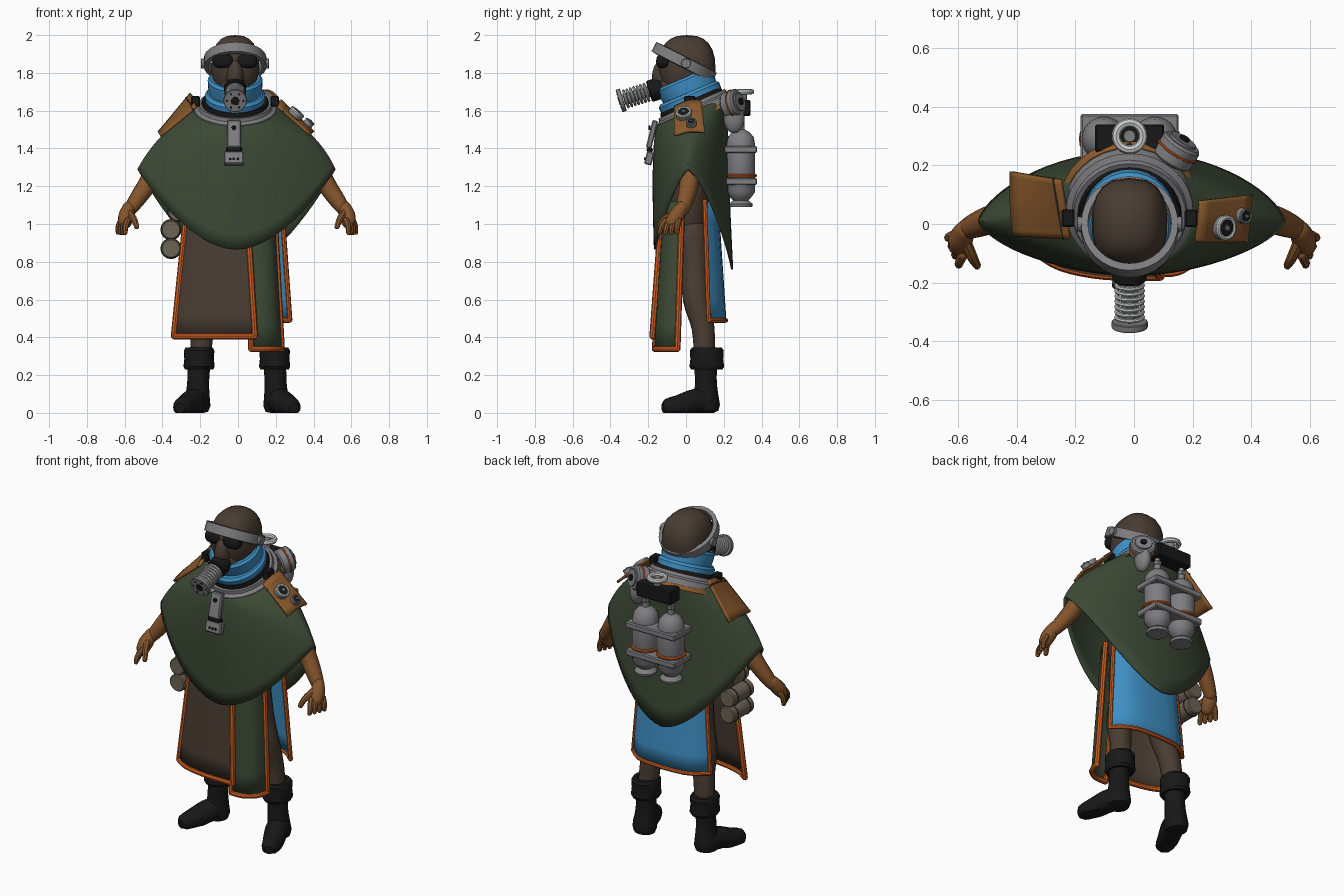
import bpy, bmesh, math
from mathutils import Vector, Quaternion, Matrix

if "Cube" in bpy.data.objects:
    bpy.data.objects.remove(bpy.data.objects["Cube"], do_unlink=True)

def material(name, *rgb):
    m = bpy.data.materials.new(name)
    m.use_nodes = True
    m.diffuse_color = (*rgb, 1)
    m.node_tree.nodes["Principled BSDF"].inputs["Base Color"].default_value = (*rgb, 1)
    return m

BROWN = material("dark brown cloth", .066, .046, .032)
BLACK = material("black rubber", .009, .009, .0095)
GREY = material("grey metal", .21, .21, .22)
PALE = material("pale metal", .6, .61, .61)
BLUE = material("blue cloth", .05, .28, .56)
GREEN = material("green cloth", .045, .067, .036)
ORANGE = material("orange trim", .62, .11, .015)
LEATHER = material("tan leather", .25, .1, .025)
SLEEVE = material("warm brown", .235, .09, .025)
TAUPE = material("taupe canvas", .15, .125, .09)
parts = []

def finish(name, bm, mat, loc=(0, 0, 0), rot=None):
    bmesh.ops.remove_doubles(bm, verts=bm.verts, dist=.0002)
    bmesh.ops.recalc_face_normals(bm, faces=bm.faces)
    me = bpy.data.meshes.new(name)
    bm.to_mesh(me)
    bm.free()
    me.materials.append(mat)
    ob = bpy.data.objects.new(name, me)
    bpy.context.scene.collection.objects.link(ob)
    ob.location = loc
    if rot:
        ob.rotation_euler = rot.to_euler()
    parts.append(ob)
    return ob

def grid(bm, rows, closed):
    vs = [[bm.verts.new(p) for p in row] for row in rows]
    for a, b in zip(vs, vs[1:]):
        n = len(a)
        for i in range(n if closed else n - 1):
            j = (i + 1) % n
            bm.faces.new((a[i], a[j], b[j], b[i]))
    return vs

def spline(pts, n=5):
    """Catmull-Rom through points of any dimension."""
    p = [pts[0]] + list(pts) + [pts[-1]]
    out = []
    for a, b, c, d in zip(p, p[1:], p[2:], p[3:]):
        for k in range(n):
            t = k / n
            out.append([.5 * (2*q + (r-o)*t + (2*o-5*q+4*r-s)*t*t + (3*q-o-3*r+s)*t**3)
                        for o, q, r, s in zip(a, b, c, d)])
    return out + [list(pts[-1])]

def tube(name, pts, mat, sides=12, n=4):
    """Round-ended tube through (x, y, z, radius) points."""
    pts = spline(pts, n)
    P, R = [Vector(p[:3]) for p in pts], [p[3] for p in pts]
    for end, nxt in ((0, 1), (-1, -2)):
        d, e, r = (P[end] - P[nxt]).normalized(), P[end].copy(), R[end]
        for k, s in ((.45, .85), (.75, .5)):
            at = 0 if end == 0 else len(P)
            P.insert(at, e + d * r * k)
            R.insert(at, r * s)
    tans = [(P[min(i+1, len(P)-1)] - P[max(i-1, 0)]).normalized() for i in range(len(P))]
    u, rows = tans[0].orthogonal().normalized(), []
    for i, t in enumerate(tans):
        if i:
            u = tans[i-1].rotation_difference(t) @ u
        rows.append([P[i] + Quaternion(t, 2*math.pi*k/sides) @ u * R[i] for k in range(sides)])
    bm = bmesh.new()
    vs = grid(bm, rows, True)
    bm.faces.new(vs[0])
    bm.faces.new(vs[-1])
    return finish(name, bm, mat)

def lathe(name, profile, mat, loc=(0, 0, 0), axis=(0, 0, 1), sides=24, widen=1):
    """Turned part from (radius, height) points along an axis."""
    angs = [2*math.pi*k/sides for k in range(sides)]
    bm = bmesh.new()
    grid(bm, [[(r*math.cos(a)*widen, r*math.sin(a), h) for a in angs] for r, h in profile], True)
    return finish(name, bm, mat, loc, Vector(axis).to_track_quat('Z', 'Y') if axis != (0, 0, 1) else None)

def disc(name, r, h, mat, loc, axis=(0, 0, 1), sides=20):
    b = min(r, h) * .12
    return lathe(name, [(0, 0), (r-b, 0), (r, b), (r, h-b), (r-b, h), (0, h)], mat, loc, axis, sides)

def ring(name, R, r, mat, loc, axis=(0, 0, 1), sides=24):
    prof = [(R + r*math.cos(k*math.pi/4), r*math.sin(k*math.pi/4)) for k in range(9)]
    return lathe(name, prof, mat, loc, axis, sides)

def tilted(name, profile, mat, loc, degrees, widen=1):
    ob = lathe(name, profile + profile[:1], mat, loc, sides=32, widen=widen)
    ob.rotation_euler.x = math.radians(degrees)
    return ob

def ball(name, size, mat, loc, power=1, taper=0, seg=18):
    bm = bmesh.new()
    bmesh.ops.create_uvsphere(bm, u_segments=seg, v_segments=seg*2//3, radius=1)
    for v in bm.verts:
        c = Vector([math.copysign(abs(q)**power, q) for q in v.co])
        k = 1 - taper * max(0, -c.z)
        v.co = (c.x*k*size[0], c.y*k*size[1], c.z*size[2])
    return finish(name, bm, mat, loc)

def box(name, size, mat, loc, tilt=0, bevel=.006):
    bm = bmesh.new()
    bmesh.ops.create_cube(bm, size=1, matrix=Matrix.Diagonal((*size, 1)))
    bmesh.ops.bevel(bm, geom=bm.edges[:], offset=bevel, segments=1, affect='EDGES')
    ob = finish(name, bm, mat, loc)
    ob.rotation_euler.x = math.radians(tilt)
    return ob

def sheet(name, top, bottom, mat, thick=.008, trim=0):
    """Cloth lofted between two edges, with optional piping."""
    a, b = spline(top, 4), spline(bottom, 4)
    rows = [[Vector(p).lerp(Vector(q), k/6) for p, q in zip(a, b)] for k in range(7)]
    bm = bmesh.new()
    grid(bm, rows, False)
    ob = finish(name, bm, mat)
    mod = ob.modifiers.new("thickness", 'SOLIDIFY')
    mod.thickness, mod.offset = thick, 0
    if trim:
        for side, pts in (("left", [r[0] for r in rows]), ("right", [r[-1] for r in rows]), ("hem", rows[-1])):
            tube(f"{name}_{side}_trim", [(*p, trim) for p in pts], ORANGE, 8, n=1)

# Poncho: curves from neck over the shoulders to a pointed hem
rows = []
for k in range(15):
    t, row = k / 14, []
    for i in range(64):
        c, s = math.cos(i*math.pi/32), math.sin(i*math.pi/32)
        depth = math.copysign(abs(s)**1.35, s)
        neck = Vector((.2*c - .012, .04 + .19*s, 1.61 + .085*s))
        mid = Vector((.42*c, .01 + .2*s, 1.5 + .03*s))
        if s > 0:
            hem = Vector((.525*c - .008, .01 + .24*depth, .76 + .53*abs(c)**1.7))
        else:
            hem = Vector((.525*c - .008, .01 - .18*abs(depth), .865 + .425*abs(c)**1.85))
        row.append(neck*(1-t)**2 + mid*2*t*(1-t) + hem*t*t)
    rows.append(row)
bm = bmesh.new()
grid(bm, rows, True)
poncho = finish("poncho", bm, GREEN)
poncho.modifiers.new("thickness", 'SOLIDIFY').thickness = .012
ball("torso", (.19, .12, .4), BROWN, (0, .02, 1.2))

# Robe panels
sheet("front_panel", [(-.27, -.055, 1.1), (-.2, -.1, 1.12), (-.08, -.125, 1.12), (.045, -.125, 1.12)],
      [(-.34, -.09, .405), (-.25, -.145, .405), (-.1, -.175, .405), (.09, -.178, .405)], BROWN, trim=.016)
sheet("side_panel", [(.04, -.115, 1.12), (.12, -.11, 1.12), (.17, -.08, 1.12), (.19, -.02, 1.12)],
      [(.07, -.165, .338), (.15, -.16, .338), (.21, -.115, .338), (.232, -.045, .338)], GREEN, trim=.016)
sheet("back_panel", [(-.2, .1, 1.12), (-.11, .16, 1.12), (.13, .16, 1.12), (.23, .1, 1.12)],
      [(-.25, .12, .49), (-.13, .2, .49), (.15, .2, .49), (.275, .12, .49)], BLUE, trim=.013)

# Limbs, mirrored
for side, m in (("left", 1), ("right", -1)):
    def limb(name, pts, mat, sides=12):
        return tube(f"{side}_{name}", [(m*x - .006, y, z, r) for x, y, z, r in pts], mat, sides)
    limb("arm", [(.36, .02, 1.34, .05), (.43, .02, 1.28, .053), (.48, .015, 1.2, .05),
                 (.535, -.005, 1.12, .043), (.57, -.02, 1.07, .034)], SLEEVE)
    limb("palm", [(.57, -.02, 1.09, .034), (.585, -.05, 1.045, .042), (.592, -.075, 1.01, .037)], SLEEVE)
    for i in range(4):
        limb(f"finger_{i}", [(.578+.011*i, -.105+.022*i, 1.02, .018), (.59+.012*i, -.13+.028*i, .985, .016),
                             (.592+.012*i, -.14+.031*i, .953, .013)], SLEEVE, 8)
    limb("thumb", [(.57, -.06, 1.06, .021), (.545, -.115, 1.025, .018), (.53, -.142, .985, .014)], SLEEVE, 8)
    limb("leg", [(.1, .03, .95, .09), (.13, .045, .75, .075), (.16, .055, .6, .073),
                 (.18, .09, .45, .062), (.195, .1, .28, .058)], BROWN)
    lathe(f"{side}_boot_cuff", [(.055, .345), (.08, .345), (.09, .33), (.087, .285), (.092, .245), (.083, .23),
                                (.055, .235)], BLACK, (m*.2 - .006, .11, 0), widen=.9)
    shaft = limb("boot_shaft", [(.2, .105, .28, .062), (.205, .105, .16, .058), (.21, .11, .04, .07)], BLACK, 16)
    foot = limb("boot_foot", [(.212, .11, .06, .068), (.235, .045, .06, .066), (.268, -.03, .038, .06),
                              (.288, -.085, .03, .052)], BLACK, 16)
    for ob in (foot, shaft):
        for v in ob.data.vertices:
            v.co.z = max(v.co.z, 0)

# Head, band, lenses and mask
CX = -.015
ball("hooded_head", (.13, .152, .19), BROWN, (CX, .005, 1.81), .78, .35)
tilted("goggle_band", [(.155, -.03), (.18, -.027), (.18, .027), (.155, .03)], GREY, (CX, -.01, 1.857), -27, .92)
for m in (-1, 1):
    ball("goggle_lens", (.056, .04, .038), BLACK, (CX + m*.062, -.118, 1.862), .75)
    disc("band_knob", .026, .02, GREY, (CX + m*.16, .0, 1.85), (m, 0, 0), 12)
ball("nose", (.05, .075, .1), BROWN, (CX, -.105, 1.78))
ball("jaw", (.085, .09, .085), BROWN, (CX, -.065, 1.72))
hose_dir = Vector((0, -.95, -.3)).normalized()
start = Vector((CX, -.12, 1.725))
disc("mask_mount", .058, .08, BLACK, start, hose_dir)
disc("hose_core", .03, .22, GREY, start, hose_dir)
for i in range(7):
    ring("hose_coil", .045, .0075, PALE, start + hose_dir*(.094 + i*.019), hose_dir)
disc("hose_cap", .062, .024, GREY, start + hose_dir*.222, hose_dir)
disc("hose_inlet", .022, .005, BLACK, start + hose_dir*.244, hose_dir)
for i in range(6):
    a = i*math.pi/3
    at = Vector((.044*math.cos(a), 0, .044*math.sin(a)))
    disc("cap_bolt", .006, .004, BLACK, start + hose_dir*.244 + at - hose_dir*at.dot(hose_dir), hose_dir, 6)

# Scarf, metal collar and yoke
tilted("scarf", [(.1, .05), (.145, .058), (.158, .045), (.156, .005), (.15, -.03), (.1, -.03)],
       BLUE, (CX, .01, 1.72), 23, .92)
tilted("scarf_fold", [(.1, .02), (.16, .025), (.174, .01), (.172, -.018), (.155, -.035), (.1, -.035)],
       BLUE, (CX, .02, 1.672), 23, .92)
COLLAR = (CX, .04, 1.615)
tilted("collar_seal", [(.12, .03), (.172, .045), (.178, .03), (.17, -.02), (.12, -.02)], BLACK, COLLAR, 24)
tilted("collar", [(.165, .02), (.192, .024), (.197, .005), (.217, -.005), (.222, -.04), (.165, -.04)], GREY, COLLAR, 24)
tilted("yoke", [(.17, -.035), (.225, -.038), (.24, -.062), (.17, -.06)], LEATHER, COLLAR, 24)
for x in (-.225, .195):
    box("collar_clip", (.045, .06, .055), BLACK, (x, .02, 1.65))

# Chest clasp hanging from the collar
box("chest_strap", (.075, .03, .15), GREY, (-.022, -.18, 1.475), -14)
box("chest_slot", (.085, .032, .025), BLACK, (-.022, -.192, 1.392), -14)
box("chest_box", (.105, .04, .07), GREY, (-.022, -.195, 1.348), -14)
for i in range(3):
    disc("chest_button", .007, .01, BLACK, (-.042 + i*.02, -.212, 1.345), (0, -1, 0), 10)
disc("strap_rivet", .012, .012, BLACK, (-.022, -.187, 1.51), (0, -1, 0), 10)

# Shoulder pads and gauges
sheet("right_pad", [(-.22, -.05, 1.62), (-.235, .06, 1.665), (-.25, .15, 1.69)],
      [(-.41, -.04, 1.465), (-.42, .07, 1.485), (-.42, .18, 1.485)], LEATHER, .014)
sheet("left_pad", [(.21, -.06, 1.622), (.22, .01, 1.65), (.225, .08, 1.655)],
      [(.385, -.06, 1.468), (.395, .02, 1.49), (.4, .1, 1.485)], LEATHER, .014)
tube("right_pad_seam", [(-.24, -.05, 1.607, .006), (-.26, .06, 1.647, .006), (-.275, .155, 1.666, .006)], BROWN, 6)
tube("left_pad_seam", [(.24, -.06, 1.597, .006), (.25, .01, 1.624, .006), (.255, .08, 1.626, .006)], BROWN, 6)
up = Vector((.65, -.1, .75)).normalized()
for loc, r in (((.295, -.01, 1.57), .042), ((.362, .03, 1.52), .027)):
    disc("gauge_body", r, .03, GREY, loc, up)
    ring("gauge_rim", r*.85, r*.2, PALE if r > .03 else GREY, Vector(loc) + up*.03, up)
    disc("gauge_face", r*.7, .006, BLACK, Vector(loc) + up*.028, up)
    disc("gauge_hub", r*.25, .012, GREY, Vector(loc) + up*.028, up, 10)

# Twin tanks on the back
for x in (CX - .087, CX + .087):
    lathe("tank", [(0, 1.09), (.06, 1.09), (.064, 1.105), (.04, 1.125), (.055, 1.14), (.076, 1.17), (.076, 1.42),
                   (.068, 1.46), (.045, 1.488), (.02, 1.5), (.02, 1.53), (0, 1.53)], GREY, (x, .29, 0))
    ring("tank_stripe", .077, .009, ORANGE, (x, .29, 1.256))
    disc("tank_valve", .014, .09, PALE, (x, .29, 1.51), sides=10)
    disc("valve_nut", .024, .025, GREY, (x, .29, 1.53), sides=6)
for z in (1.395, 1.225):
    box("tank_bracket", (.335, .175, .038), GREY, (CX, .288, z))
box("valve_block", (.235, .095, .085), BLACK, (CX, .293, 1.615))
disc("block_stem", .022, .06, GREY, (CX, .3, 1.645))
ring("valve_wheel", .046, .015, PALE, (CX, .3, 1.7))
tube("supply_pipe", [(CX, .27, 1.64, .02), (CX, .23, 1.67, .024), (CX, .19, 1.66, .024)], BLACK)

# Canister beside the valve block
tip = Vector((.5, .8, .25)).normalized()
spot = Vector((.125, .215, 1.625))
disc("canister", .072, .08, GREY, spot, tip)
ring("canister_band", .073, .005, ORANGE, spot + tip*.045, tip)
disc("canister_lid", .05, .012, GREY, spot + tip*.077, tip)
disc("canister_knob", .018, .02, BLACK, spot + tip*.08, tip, 10)
ball("canister_pouch", (.04, .055, .08), GREY, (.15, .255, 1.56))

# Bedrolls at the right hip
for x, z in ((-.32, 1.065), (-.355, .97), (-.355, .87)):
    disc("bedroll", .052, .2, TAUPE, (x, .11, z), (0, -1, 0), 16)
    for y in (.07, -.05):
        ring("bedroll_strap", .051, .005, BROWN, (x, y, z), (0, -1, 0), 16)

# Smooth shading with crisp edges
bpy.ops.object.select_all(action='DESELECT')
for ob in parts:
    ob.select_set(True)
bpy.context.view_layer.objects.active = parts[0]
bpy.ops.object.shade_smooth_by_angle(angle=math.radians(35))
